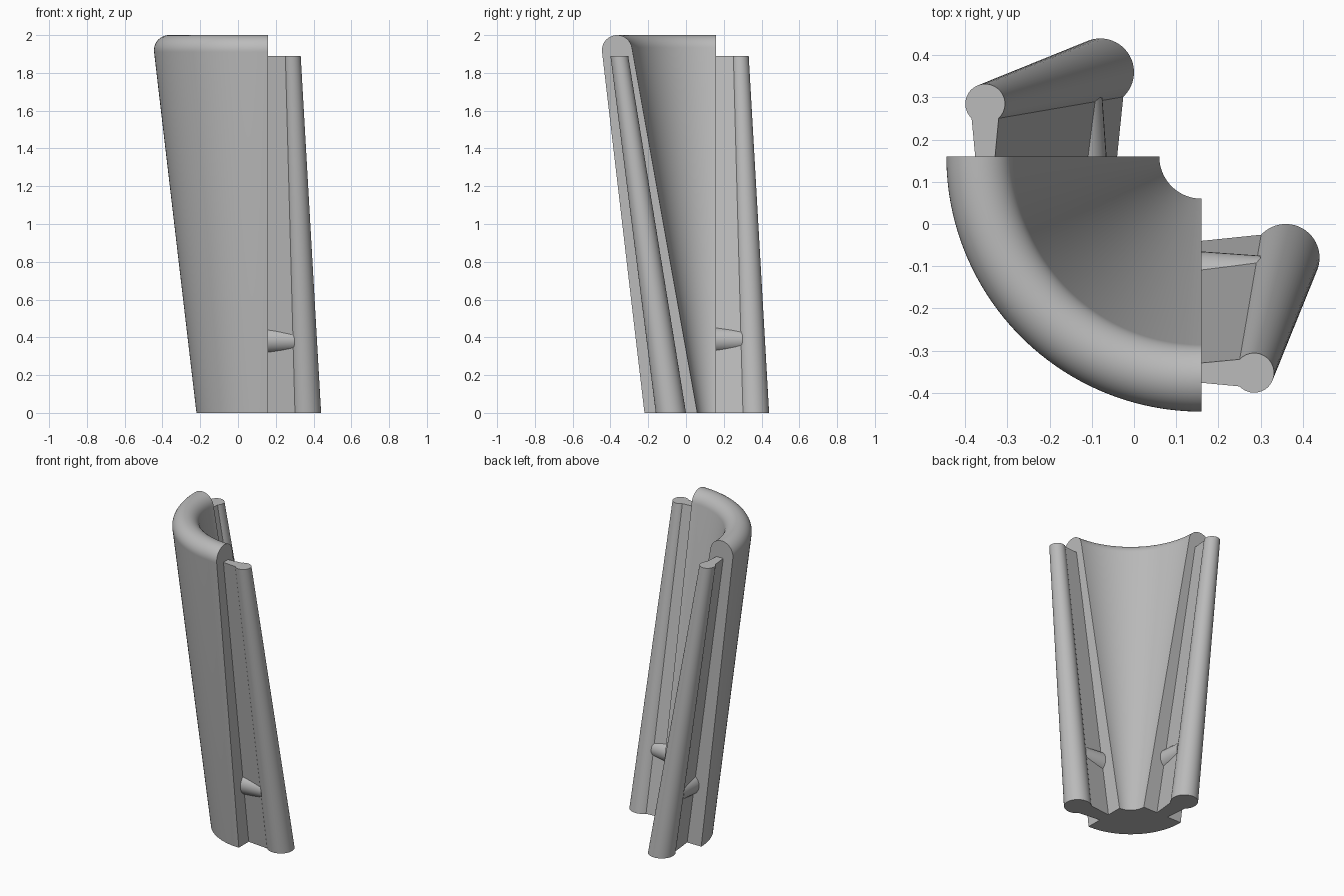
import bpy, bmesh
from math import sin, cos, pi, radians

cube = bpy.data.objects.get("Cube")
if cube:
    bpy.data.objects.remove(cube)

grey = bpy.data.materials.new("plain grey")
grey.use_nodes = True
COLOR = (0.5, 0.5, 0.5, 1)
grey.diffuse_color = COLOR
grey.node_tree.nodes["Principled BSDF"].inputs["Base Color"].default_value = COLOR

EDGE = 0.16      # position of both flat side faces, and of the wall's axis


def loft(name, rings, swap=False):
    """Skin closed rings and cap both ends; swap mirrors across x = y."""
    bm = bmesh.new()
    loops = [[bm.verts.new((y, x, z) if swap else (x, y, z)) for x, y, z in ring]
             for ring in rings]
    for a, b in zip(loops, loops[1:]):
        for i in range(len(a)):
            j = (i + 1) % len(a)
            bm.faces.new((a[i], a[j], b[j], b[i]))
    bm.faces.new(loops[0])
    bm.faces.new(loops[-1])
    bmesh.ops.recalc_face_normals(bm, faces=bm.faces)
    mesh = bpy.data.meshes.new(name)
    bm.to_mesh(mesh)
    bm.free()
    mesh.materials.append(grey)
    ob = bpy.data.objects.new(name, mesh)
    bpy.context.collection.objects.link(ob)
    bpy.ops.object.select_all(action='DESELECT')
    ob.select_set(True)
    bpy.context.view_layer.objects.active = ob
    bpy.ops.object.shade_smooth_by_angle(angle=radians(30))
    return ob


# Quarter-round tapered wall with a rolled lip: (radius, height) profile swept 90 degrees
LIP = 24
profile = [(0.10, 0), (0.38, 0)]
for i in range(LIP + 1):
    a = radians(-6.7 + 176.7 * i / LIP)
    profile.append((0.525 + 0.08 * cos(a), 1.92 + 0.08 * sin(a)))
SWEEP = 48
rings = []
for i in range(SWEEP + 1):
    a = pi + pi / 2 * i / SWEEP
    rings.append([(EDGE + r * cos(a), EDGE + r * sin(a), z) for r, z in profile])
loft("curved_wall", rings)


def rib_ring(cx, cy, r, z):
    """Keyhole section: flared neck from the side face, then a round bead."""
    ring = [(EDGE, cy - r / 2, z)]
    for i in range(41):
        a = radians(-137 + 274 * i / 40)
        ring.append((cx + r * cos(a), cy + r * sin(a), z))
    ring.append((EDGE, cy + r / 2, z))
    return ring


def peg_ring(x, r):
    return [(x, -0.135 + r * cos(a), 0.385 + r * sin(a))
            for a in (2 * pi * i / 32 for i in range(32))]


# Beaded rib and cross peg on each side face
for side, swap in (("front", False), ("back", True)):
    loft(side + "_rib", [rib_ring(0.36, -0.08, 0.08, 0),
                         rib_ring(0.285, -0.353, 0.047, 1.89)], swap)
    loft(side + "_peg", [peg_ring(EDGE, 0.07), peg_ring(0.30, 0.06)], swap)
